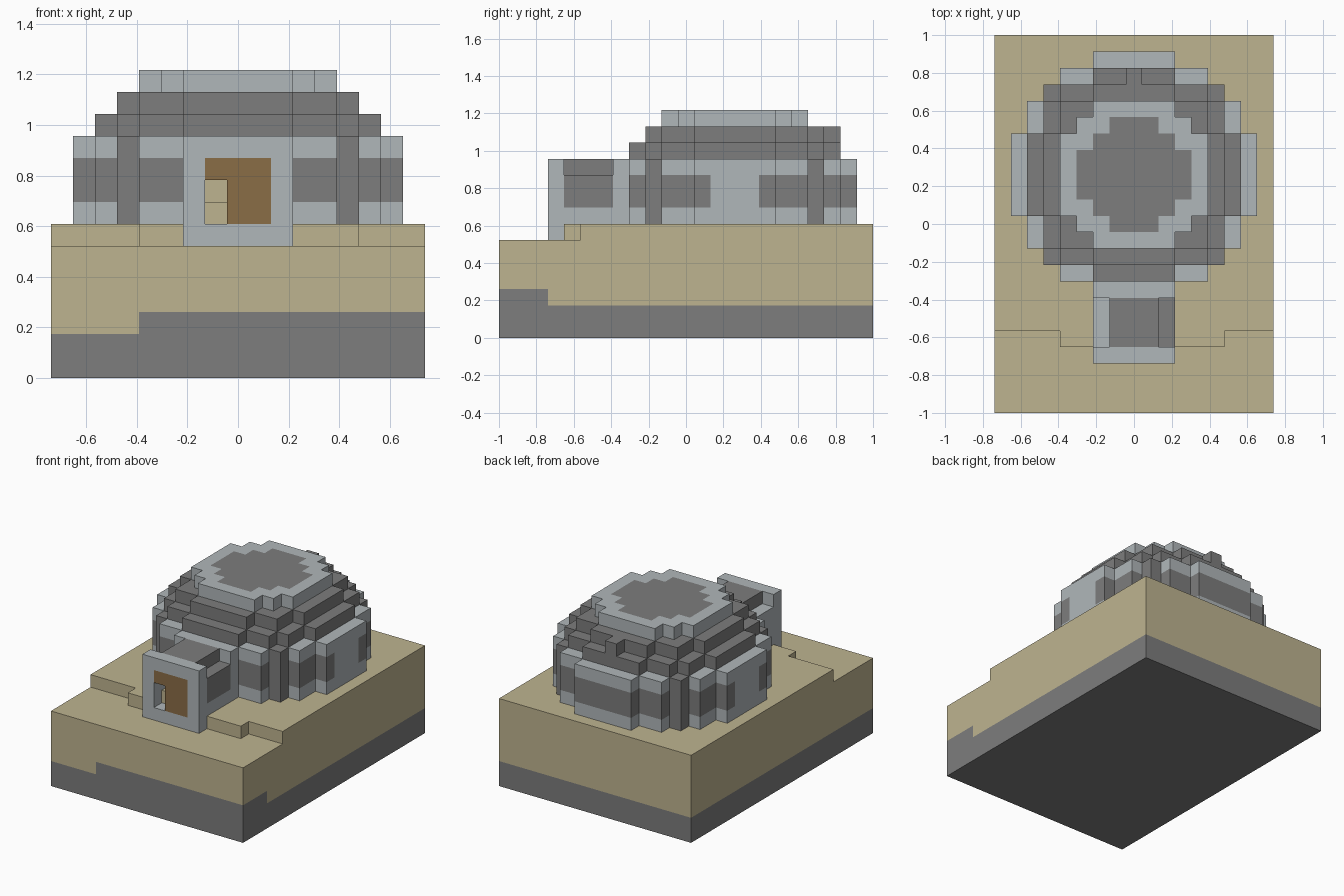
import bpy, bmesh, math
from mathutils import Vector

if "Cube" in bpy.data.objects:
    bpy.data.objects.remove(bpy.data.objects["Cube"], do_unlink=True)

NX, NY = 17, 23          # ground size in blocks
U = 2 / NY               # block size
CX, CY = 8, 14           # block at the middle of the dome


def material(name, rgb):
    m = bpy.data.materials.new(name)
    m.use_nodes = True
    m.diffuse_color = (*rgb, 1)
    m.node_tree.nodes["Principled BSDF"].inputs["Base Color"].default_value = (*rgb, 1)
    return m


sand = material("sand", (0.515, 0.456, 0.279))
pale = material("pale_blocks", (0.434, 0.474, 0.491))
grey = material("grey_stone", (0.205, 0.205, 0.205))
wood = material("brown_wood", (0.254, 0.153, 0.061))

blocks = {}              # block position -> (part, material)


def fill(part, mat, xs, ys, zs):
    for i in range(*xs):
        for j in range(*ys):
            for k in range(*zs):
                blocks[i, j, k] = (part, mat)


def inside(plan, i, j):
    """True if the column is in any of the centred rectangles of the plan."""
    return any(abs(i - CX) <= a and abs(j - CY) <= b for a, b in plan)


def stack(part, mat, plan, zs):
    for i in range(NX):
        for j in range(NY):
            if inside(plan, i, j):
                fill(part, mat, (i, i + 1), (j, j + 1), zs)


# Ground: stone bed, raised front corner, sand and the upper terrace
fill("sand_ground", sand, (0, NX), (0, NY), (2, 6))
fill("stone_bed", grey, (0, NX), (0, NY), (0, 2))
fill("stone_bed", grey, (4, NX), (0, 3), (2, 3))
fill("sand_terrace", sand, (0, NX), (5, NY), (6, 7))
fill("sand_terrace", sand, (4, 14), (4, 5), (6, 7))

# Dome wall with a grey band and grey corner pillars
wall = [(7, 2), (6, 4), (4, 6), (2, 7)]
stack("dome_wall", pale, wall, (7, 11))
stack("dome_band", grey, wall, (8, 10))
for x in (CX - 7, CX + 7):
    fill("dome_wall", pale, (x, x + 1), (CY - 1, CY + 2), (8, 10))
for x in (CX - 5, CX + 5):
    for y in (CY - 5, CY + 5):
        fill("corner_pillars", grey, (x, x + 1), (y, y + 1), (7, 11))

# Stepped roof and its cap
stack("lower_roof", grey, [(6, 2), (5, 4), (4, 5), (2, 6)], (11, 12))
stack("upper_roof", grey, [(5, 2), (4, 4), (2, 5)], (12, 13))
fill("roof_stub", grey, (CX, CX + 1), (CY + 6, CY + 7), (12, 13))
stack("roof_cap_rim", pale, [(4, 2), (3, 3), (2, 4)], (13, 14))
stack("roof_cap_centre", grey, [(3, 1), (2, 2), (1, 3)], (13, 14))

# Entrance tunnel
fill("tunnel_walls", pale, (6, 11), (4, 7), (7, 10))
fill("tunnel_collar", pale, (6, 11), (7, 8), (7, 11))
fill("tunnel_left_panel", grey, (10, 11), (4, 7), (8, 10))
fill("tunnel_roof", grey, (7, 10), (4, 7), (10, 11))

# Front wall, door and the opening in it
fill("front_wall", pale, (6, 11), (3, 4), (6, 11))
fill("door", wood, (7, 10), (3, 4), (7, 10))
fill("inner_step", sand, (7, 8), (4, 6), (7, 9))
for hole in ((7, 3, 7), (7, 3, 8), (7, 4, 8)):
    del blocks[hole]


def build(part):
    """Make one object from the exposed faces of a part's blocks."""
    bm = bmesh.new()
    mat = None
    for cell, (owner, m) in blocks.items():
        if owner != part:
            continue
        mat = m
        centre = Vector(cell) + Vector((0.5, 0.5, 0.5))
        for axis in range(3):
            for sign in (-1, 1):
                n = Vector((0, 0, 0))
                n[axis] = sign
                if tuple(int(c + d) for c, d in zip(cell, n)) in blocks:
                    continue
                a = Vector((0, 0, 0))
                a[(axis + 1) % 3] = 0.5
                b = n.cross(a)
                mid = centre + n / 2
                bm.faces.new([bm.verts.new((p - Vector((NX / 2, NY / 2, 0))) * U)
                              for p in (mid - a - b, mid + a - b, mid + a + b, mid - a + b)])
    bmesh.ops.remove_doubles(bm, verts=bm.verts, dist=U / 100)
    bmesh.ops.dissolve_limit(bm, angle_limit=math.radians(1), verts=bm.verts, edges=bm.edges)
    mesh = bpy.data.meshes.new(part)
    bm.to_mesh(mesh)
    bm.free()
    mesh.materials.append(mat)
    bpy.context.collection.objects.link(bpy.data.objects.new(part, mesh))


for part in dict.fromkeys(owner for owner, _ in blocks.values()):
    build(part)
